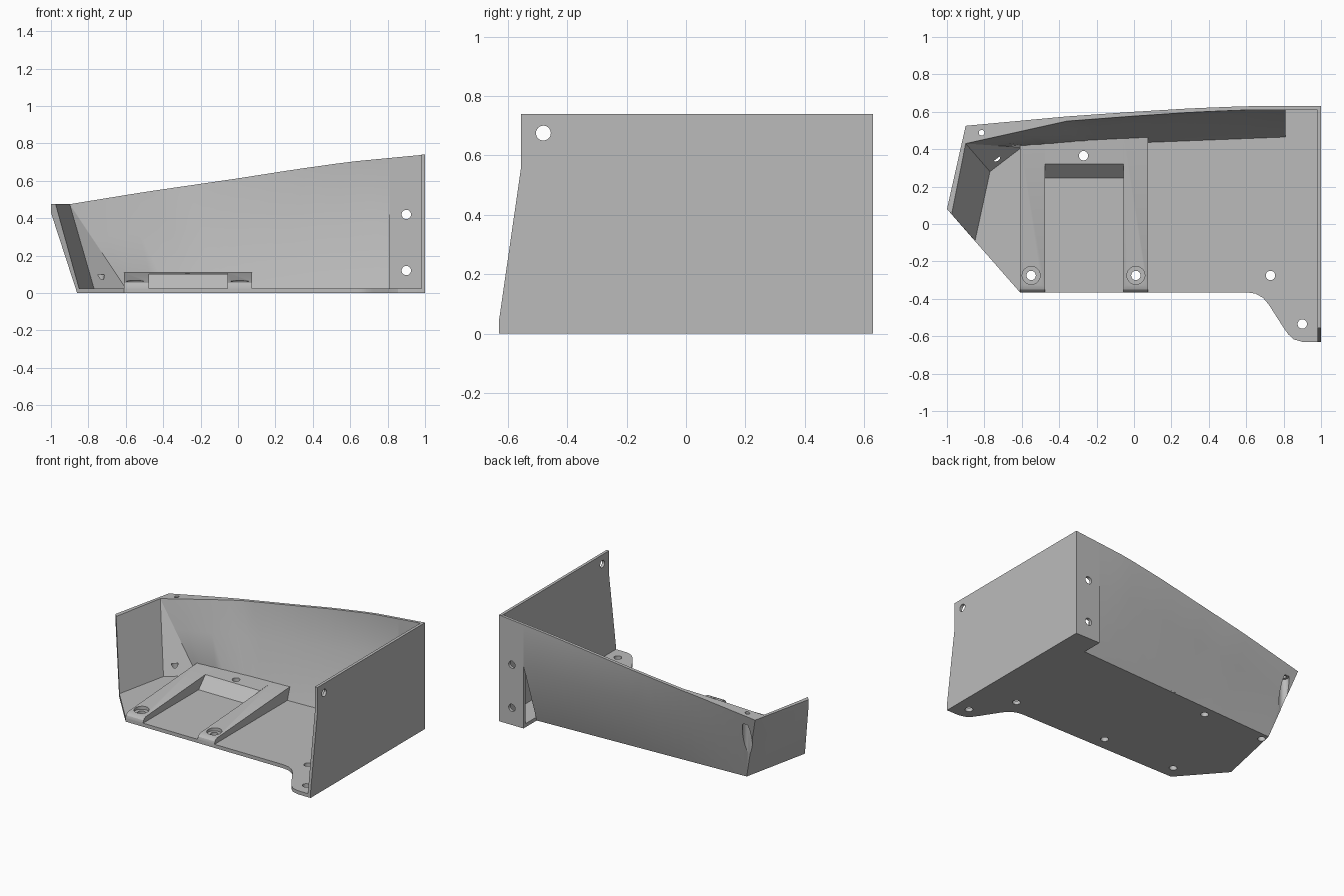
import bpy, bmesh, math
from mathutils import Vector

cube = bpy.data.objects.get("Cube")
if cube:
    bpy.data.objects.remove(cube)

grey = bpy.data.materials.new("plain grey")
grey.use_nodes = True
grey.diffuse_color = (0.5, 0.5, 0.5, 1)
grey.node_tree.nodes["Principled BSDF"].inputs["Base Color"].default_value = (0.5, 0.5, 0.5, 1)


def finish(bm, name):
    """Clean the mesh and turn it into a grey object."""
    bmesh.ops.remove_doubles(bm, verts=bm.verts, dist=1e-5)
    bmesh.ops.recalc_face_normals(bm, faces=bm.faces)
    me = bpy.data.meshes.new(name)
    bm.to_mesh(me)
    bm.free()
    me.materials.append(grey)
    ob = bpy.data.objects.new(name, me)
    bpy.context.collection.objects.link(ob)
    return ob


def prism(name, profile, axis, lo, hi):
    """Extrude a 2D profile along an axis from lo to hi."""
    def place(p, d):
        p = list(p)
        p.insert("xyz".index(axis), d)
        return p
    bm = bmesh.new()
    face = bm.faces.new([bm.verts.new(place(p, lo)) for p in profile])
    top = bmesh.ops.extrude_face_region(bm, geom=[face])["geom"]
    shift = Vector(place((0, 0), hi - lo))
    bmesh.ops.translate(bm, verts=[v for v in top if isinstance(v, bmesh.types.BMVert)], vec=shift)
    return finish(bm, name)


def drill(ob, axis, a, b, radius, lo, hi):
    """Cut a round hole through an object."""
    ring = [(a + radius * math.cos(i * math.tau / 32), b + radius * math.sin(i * math.tau / 32))
            for i in range(32)]
    cutter = prism("hole_cutter", ring, axis, lo, hi)
    cutter.hide_render = True
    mod = ob.modifiers.new("hole", "BOOLEAN")
    mod.operation, mod.solver, mod.object = "DIFFERENCE", "EXACT", cutter
    bpy.context.view_layer.objects.active = ob
    bpy.ops.object.modifier_apply(modifier=mod.name)
    bpy.data.objects.remove(cutter)


def interp(points, x):
    for (x0, y0), (x1, y1) in zip(points, points[1:]):
        if x <= x1:
            return y0 + (y1 - y0) * (x - x0) / (x1 - x0)
    return points[-1][1]


RIM_Z = [(-.9, .475), (-.5, .54), (0, .613), (.3, .66), (.6, .702), (.81, .722), (1, .74)]
RIM_OUT = [(-.9, .525), (-.36, .575), (0, .6), (.3, .618), (.6, .63), (1, .63)]
RIM_IN = [(-.9, .43), (-.36, .55), (0, .577), (.3, .597), (.6, .61), (1, .61)]
THICK = .025

# Floor plate with a curved front tab and a stepped rear corner
floor = prism("floor_plate", [
    (-.61, -.365), (.6, -.365), (.65, -.372), (.69, -.395), (.72, -.43), (.8, -.555),
    (.825, -.59), (.855, -.617), (.9, -.63), (1, -.63), (1, .63), (.81, .63),
    (.81, .485), (-.755, .41), (-.86, -.08)], "z", 0, THICK)
for x, y in [(-.55, -.275), (.01, -.275), (-.27, .365), (.73, -.275), (.9, -.535), (-.74, .36)]:
    drill(floor, "z", x, y, .025, -.1, .1)

# Tall side wall
side = prism("side_wall", [(-.63, 0), (-.63, .04), (-.555, .56), (-.555, .74), (.63, .74), (.63, 0)],
             "x", .98, 1)
drill(side, "x", -.48, .675, .025, .9, 1.1)

# Upright plate at the rear corner
corner = prism("rear_corner_plate", [(.81, 0), (1, 0), (1, .74), (.81, .722)], "y", .61, .63)
for z in (.12, .42):
    drill(corner, "y", .9, z, .025, .5, .7)


def section(out_low, out_top, in_low, in_top, t):
    """Wall cross-section, leaning at t=0 and bending upright at t=1."""
    pts = []
    for low, top in ((out_low, out_top), (in_low, in_top)):
        low, top = Vector(low), Vector(top)
        mid = low.lerp(top, .6)
        mid.y += (top.y - mid.y) * t
        pts.append([low, mid, top])
    return pts[0] + pts[1][::-1]


# Flared wall: short left side, chamfered inner corner, then the bowed rear
corner_low, corner_top, inner_top = (-.755, .41, 0), (-.9, .525, .475), (-.9, .43, .475)
end = section((-.86, -.08, 0), (-1, .08, .475), (-.85, -.09, THICK), (-.975, .052, .475), 0)
end[1] = Vector((-1, .08, .43))
stations = [end, section(corner_low, corner_top, (-.77, .28, THICK), inner_top, 0)]
STEPS = 19
for i in range(STEPS + 1):
    t = i / STEPS
    xt = -.9 + 1.71 * t
    stations.append(section(
        (-.755 + 1.565 * t, .41 + .075 * t, 0), (xt, interp(RIM_OUT, xt), interp(RIM_Z, xt)),
        (-.6 + 1.41 * t, .41 + .055 * t, THICK), (xt, interp(RIM_IN, xt), interp(RIM_Z, xt)), t))

bm = bmesh.new()
rings = [[bm.verts.new(p) for p in s] for s in stations]
for a, b in zip(rings, rings[1:]):
    for i in range(6):
        j = (i + 1) % 6
        bm.faces.new((a[i], a[j], b[j], b[i]))
bm.faces.new(rings[0])
bm.faces.new(rings[-1][::-1])
bmesh.ops.remove_doubles(bm, verts=bm.verts, dist=1e-5)
bmesh.ops.triangulate(bm, faces=[f for f in bm.faces if len(f.verts) == 4])
wall = finish(bm, "flared_wall")
drill(wall, "z", -.815, .488, .015, .3, .6)
drill(wall, "z", -.815, .488, .032, .05, .42)
drill(wall, "z", -.74, .36, .025, -.1, .1)


# Raised wedge mount: two sloping arms joined by a bridge at the back
def slope(y):
    return .06 + .05 * (y + .335) / .775


def fit_to_wall(ob):
    """Let the back end follow the line of the rear wall."""
    for v in ob.data.vertices:
        if v.co.y > .4:
            v.co.y += .04 * (v.co.x + .61) / .68


ARM = [(-.365, .005), (-.365, .03), (-.361, .043), (-.351, .054), (-.335, .06),
       (.44, .11), (.412, .005)]
arms = []
for name, lo, hi, hole_x in (("mount_arm_right", -.61, -.475, -.55), ("mount_arm_left", -.055, .075, .01)):
    arm = prism(name, ARM, "x", lo, hi)
    fit_to_wall(arm)
    drill(arm, "z", hole_x, -.275, .048, .045, .2)
    drill(arm, "z", hole_x, -.275, .025, -.1, .2)
    arms.append(arm)
bridge = prism("mount_bridge", [(.225, .005), (.245, THICK), (.32, slope(.32)), (.44, .11), (.412, .005)],
               "x", -.475, -.055)
fit_to_wall(bridge)
drill(bridge, "z", -.27, .365, .025, -.1, .2)

# Smooth curved faces while keeping the edges crisp
bpy.ops.object.select_all(action="DESELECT")
for ob in [floor, side, corner, wall, bridge] + arms:
    ob.select_set(True)
    bpy.context.view_layer.objects.active = ob
bpy.ops.object.shade_smooth_by_angle(angle=math.radians(25))
